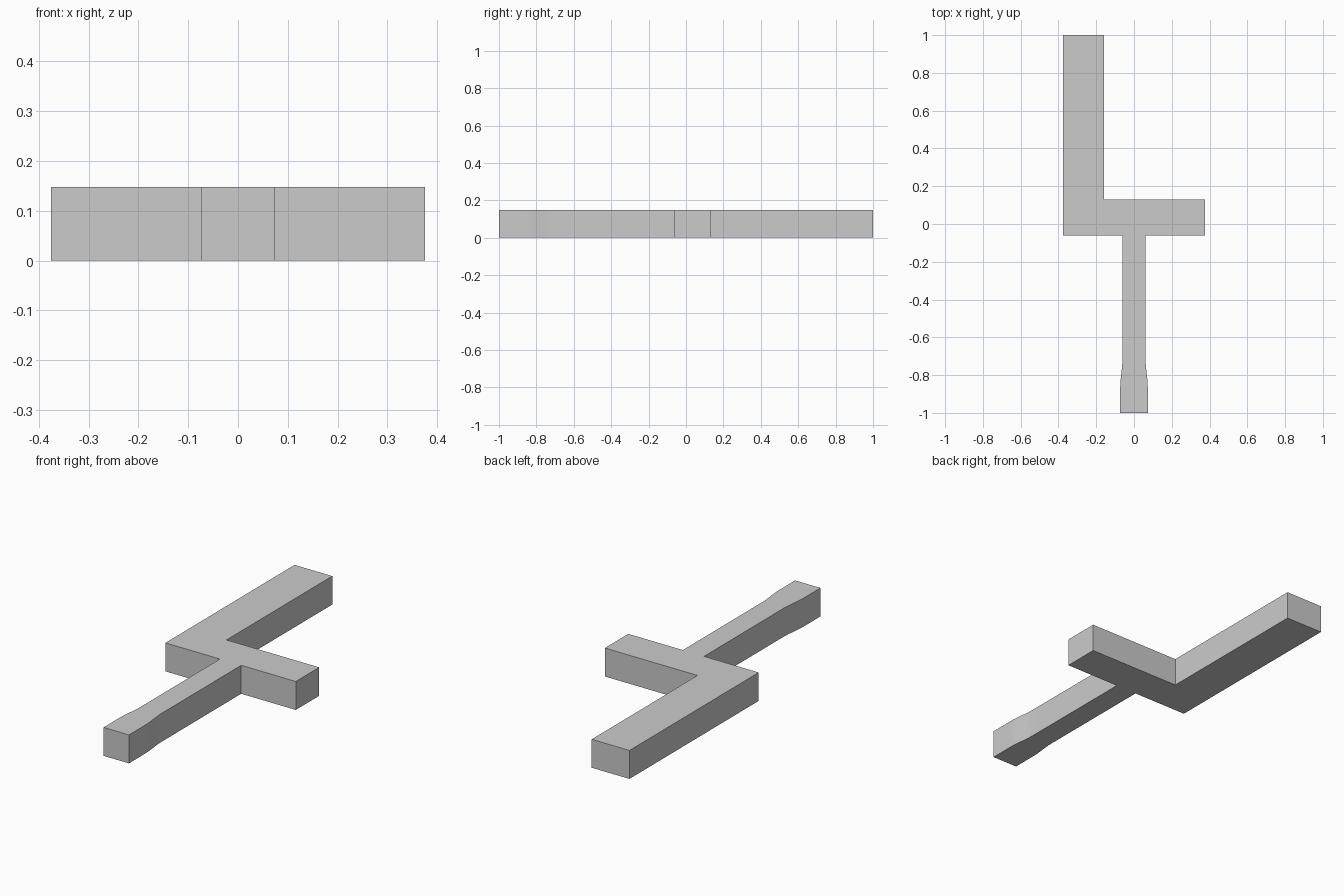
import bpy, bmesh, math

cube = bpy.data.objects.get("Cube")
if cube:
    bpy.data.objects.remove(cube, do_unlink=True)

HEIGHT = 0.148

# Plain grey material
grey = bpy.data.materials.new("plain grey")
grey.use_nodes = True
colour = (0.6, 0.6, 0.6, 1)
grey.diffuse_color = colour
grey.node_tree.nodes["Principled BSDF"].inputs["Base Color"].default_value = colour

# Stem outline: straight, with a soft flare towards the foot
STEM, FOOT = 0.061, 0.073
FLARE_TOP, FLARE_END, STEPS = -0.71, -0.87, 8
flare = []
for i in range(STEPS + 1):
    t = i / STEPS
    ease = (1 - math.cos(math.pi * t)) / 2
    flare.append((STEM + (FOOT - STEM) * ease, FLARE_TOP + (FLARE_END - FLARE_TOP) * t))
right_side = [(STEM, -0.061)] + flare + [(FOOT, -1)]
left_side = [(-x, y) for x, y in reversed(right_side)]

# Whole outline: long arm, crossbar and stem
outline = [(-0.375, 1), (-0.375, -0.061)]
outline += left_side[::-1] + right_side[::-1]
outline += [(0.375, -0.061), (0.375, 0.131), (-0.158, 0.131), (-0.158, 1)]

# Extrude the outline into a flat slab
bm = bmesh.new()
base = bm.faces.new([bm.verts.new((x, y, 0)) for x, y in outline])
top = bmesh.ops.extrude_face_region(bm, geom=[base], use_keep_orig=True)["geom"]
bmesh.ops.translate(bm, vec=(0, 0, HEIGHT),
                    verts=[v for v in top if isinstance(v, bmesh.types.BMVert)])
bmesh.ops.recalc_face_normals(bm, faces=bm.faces)
mesh = bpy.data.meshes.new("branched_slab")
bm.to_mesh(mesh)
bm.free()
mesh.materials.append(grey)

slab = bpy.data.objects.new("branched_slab", mesh)
bpy.context.collection.objects.link(slab)
bpy.context.view_layer.objects.active = slab
slab.select_set(True)
bpy.ops.object.shade_smooth_by_angle(angle=math.radians(30))
